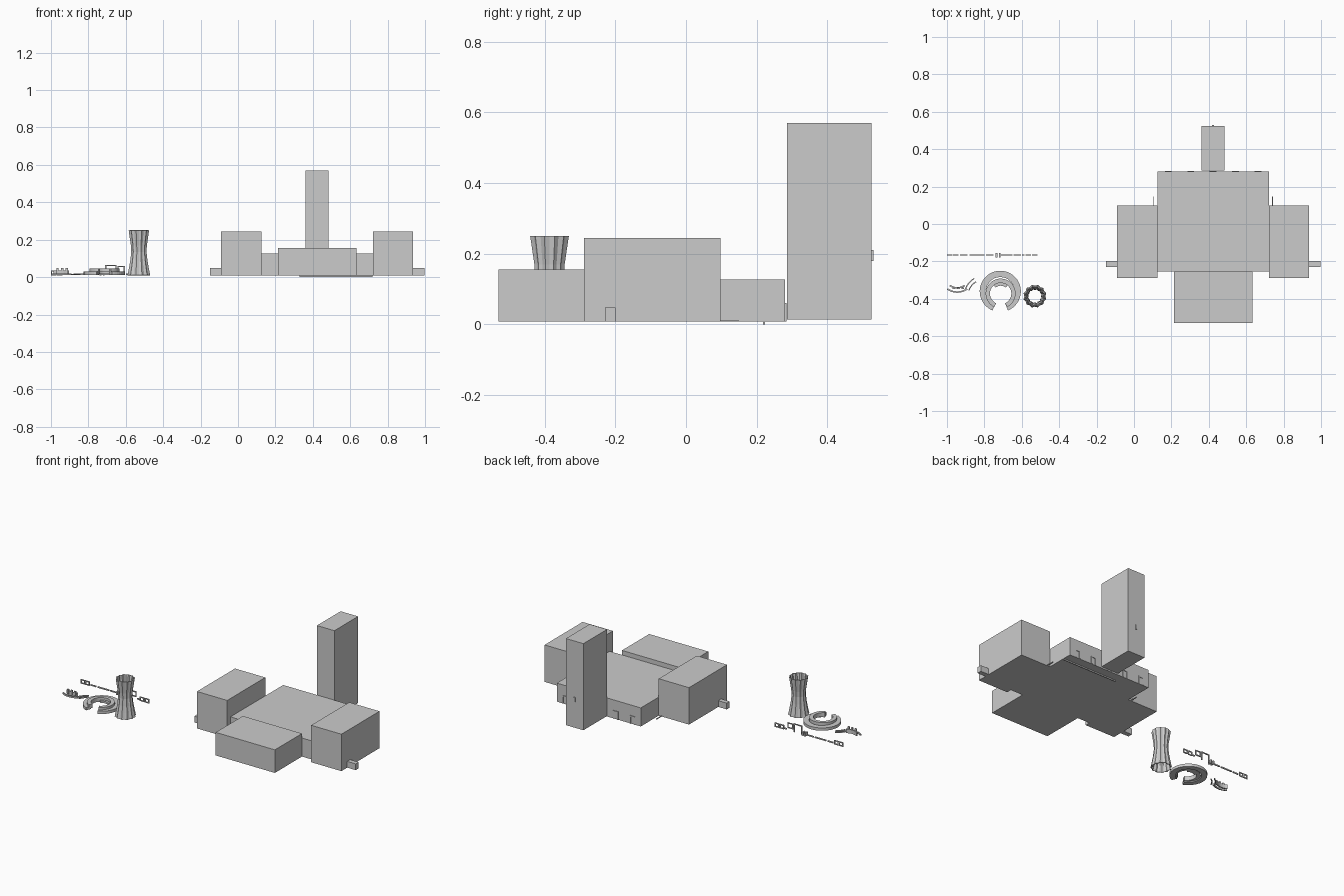
import bpy, bmesh
from math import sin, cos, pi, radians

if "Cube" in bpy.data.objects:
    bpy.data.objects.remove(bpy.data.objects["Cube"])


def mesh_object(name, bm):
    bmesh.ops.recalc_face_normals(bm, faces=bm.faces)
    me = bpy.data.meshes.new(name)
    bm.to_mesh(me)
    bm.free()
    ob = bpy.data.objects.new(name, me)
    bpy.context.collection.objects.link(ob)
    return ob


def box(name, x0, x1, y0, y1, z0, z1):
    bm = bmesh.new()
    bmesh.ops.create_cube(bm, size=1)
    for v in bm.verts:
        v.co = ((x0 + x1) / 2 + v.co.x * (x1 - x0),
                (y0 + y1) / 2 + v.co.y * (y1 - y0),
                (z0 + z1) / 2 + v.co.z * (z1 - z0))
    return mesh_object(name, bm)


def arc_wall(name, cx, cy, r0, r1, a0, a1, z0, z1, n):
    """Curved wall with a rectangular section, swept between two angles."""
    bm = bmesh.new()
    rows = []
    for i in range(n + 1):
        a = radians(a0 + (a1 - a0) * i / n)
        rows.append([bm.verts.new((cx + r * cos(a), cy + r * sin(a), z))
                     for r, z in ((r0, z0), (r1, z0), (r1, z1), (r0, z1))])
    for p, q in zip(rows, rows[1:]):
        for k in range(4):
            bm.faces.new((p[k], p[(k + 1) % 4], q[(k + 1) % 4], q[k]))
    bm.faces.new(rows[0])
    bm.faces.new(rows[-1])
    return mesh_object(name, bm)


def frame(name, x0, x1, y0, y1, z0, z1, t, sill=True):
    box(name + "_left_post", x0, x0 + t, y0, y1, z0, z1)
    box(name + "_right_post", x1 - t, x1, y0, y1, z0, z1)
    box(name + "_lintel", x0 + t, x1 - t, y0, y1, z1 - t, z1)
    if sill:
        box(name + "_sill", x0 + t, x1 - t, y0, y1, z0, z0 + t)


# Main complex: hall, front block, rear tower
CX, G = 0.423, 0.008
box("main_hall", CX - 0.298, CX + 0.298, -0.255, 0.28, G, 0.127)
box("front_block", CX - 0.21, CX + 0.21, -0.53, -0.255, G, 0.156)
box("rear_tower", CX - 0.062, CX + 0.062, 0.285, 0.525, 0.014, 0.57)
box("tower_slot", CX - 0.005, CX + 0.005, 0.525, 0.53, 0.18, 0.21)
box("under_strip", 0.33, 0.72, 0.218, 0.224, 0, G)

# Mirrored wings with porches and low rails
for s, side in ((-1, "left"), (1, "right")):
    def mirrored(name, a, b, *rest):
        x = sorted((CX + s * a, CX + s * b))
        return box(side + name, x[0], x[1], *rest)
    mirrored("_wing", 0.298, 0.513, -0.288, 0.098, G, 0.245)
    mirrored("_porch", 0.513, 0.573, -0.229, -0.199, G, 0.048)
    mirrored("_rail", 0.315, 0.320, 0.098, 0.148, G, 0.013)

# Rear door frames
for i in range(5):
    x = CX + (i - 2) * 0.12
    frame(f"rear_door_{i}", x - 0.018, x + 0.018, 0.28, 0.284, G, 0.06, 0.007, False)

# Waisted fluted tower, an open shell
bm = bmesh.new()
N, rings = 24, []
profile = [(0.010, 0.061), (0.05, 0.053), (0.09, 0.046), (0.135, 0.041),
           (0.17, 0.043), (0.21, 0.049), (0.25, 0.055)]
for z, r in profile:
    ring = []
    for i in range(N):
        q = r * (1.03 if i % 2 else 0.92)
        a = 2 * pi * i / N
        ring.append(bm.verts.new((-0.53 + q * cos(a), -0.386 + q * sin(a), z)))
    rings.append(ring)
for p, q in zip(rings, rings[1:]):
    for i in range(N):
        j = (i + 1) % N
        bm.faces.new((p[i], p[j], q[j], q[i]))
shell = mesh_object("waisted_tower", bm)
mod = shell.modifiers.new("thickness", "SOLIDIFY")
mod.thickness = 0.005
mod.offset = -1

# Round arena: outer terrace, stepped inner ring, raised stage
arc_wall("arena_terrace", -0.715, -0.36, 0.076, 0.11, -68, 248, 0.012, 0.03, 40)
arc_wall("arena_ring", -0.713, -0.372, 0.057, 0.080, -65, 245, 0.018, 0.045, 40)
arc_wall("arena_stage", -0.713, -0.372, 0.042, 0.058, 50, 130, 0.018, 0.03, 10)

# Curved benches
for i, r in enumerate((0.065, 0.088)):
    arc_wall(f"bench_{i}", -0.945, -0.272, r, r + 0.008, 235, 305, 0.01, 0.02 + 0.015 * (1 - i), 10)
for i, r in enumerate((0.085, 0.105)):
    arc_wall(f"side_bench_{i}", -0.80, -0.385, r, r + 0.006, 120, 160, 0.01, 0.018, 8)
for x in (-0.965, -0.94, -0.915):
    box("bench_post", x - 0.006, x + 0.006, -0.348, -0.34, 0.02, 0.048)

# Thin fence with small framed panels
Y0, Y1 = -0.169, -0.163
for x in (-1.0, -0.968, -0.58, -0.545):
    frame("end_panel", x, x + 0.03, Y0, Y1, 0.008, 0.035, 0.006)
for x0, x1 in ((-0.93, -0.89), (-0.88, -0.80), (-0.79, -0.75), (-0.60, -0.585)):
    box("fence_strip", x0, x1, Y0, Y1, 0.012, 0.02)
frame("tall_gate", -0.71, -0.65, Y0, Y1, 0.01, 0.065, 0.006, False)
frame("low_gate", -0.645, -0.605, Y0, Y1, 0.025, 0.06, 0.006)
for x in (-0.735, -0.718):
    box("gate_post", x - 0.005, x + 0.005, -0.179, -0.154, 0.008, 0.03)
